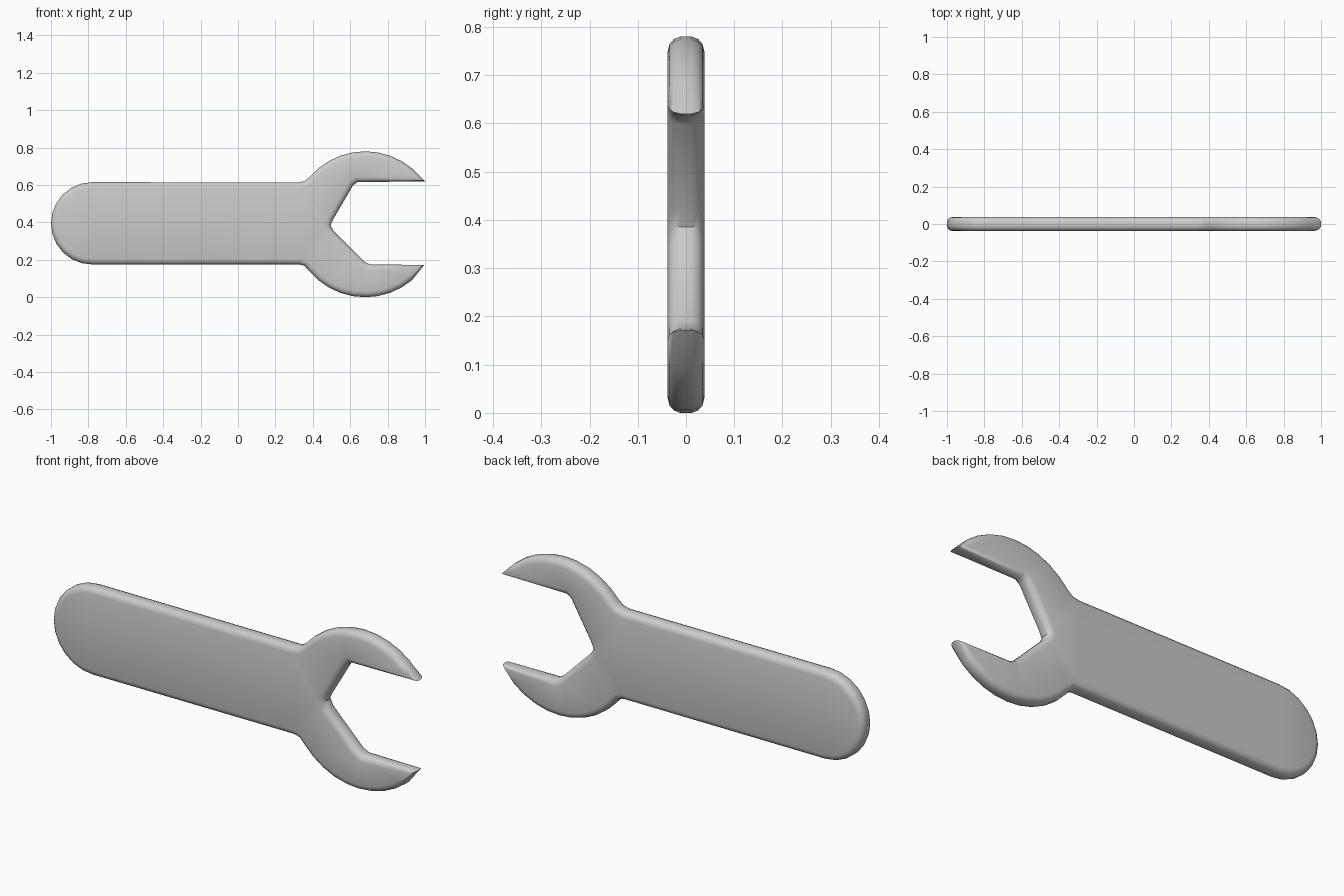
import bpy, bmesh, math
from mathutils import Vector

cube = bpy.data.objects.get("Cube")
if cube:
    bpy.data.objects.remove(cube, do_unlink=True)

steel = bpy.data.materials.new("steel_grey")
steel.use_nodes = True
colour = (0.6, 0.6, 0.6, 1)
steel.diffuse_color = colour
steel.node_tree.nodes["Principled BSDF"].inputs["Base Color"].default_value = colour


def arc(cx, cz, r, start, end, step):
    """Points on a circle in the XZ plane, angles in degrees."""
    return [(cx + r * math.cos(math.radians(a)), cz + r * math.sin(math.radians(a)))
            for a in range(start, end + 1, step)]


def inset(points, d):
    """Move a counter-clockwise outline inwards, limiting sharp corners."""
    pts = [Vector(p) for p in points]
    result = []
    for i, p in enumerate(pts):
        e1 = (p - pts[i - 1]).normalized()
        e2 = (pts[(i + 1) % len(pts)] - p).normalized()
        n1, n2 = Vector((-e1.y, e1.x)), Vector((-e2.y, e2.x))
        move = (n1 + n2) / (1 + n1.dot(n2))
        if move.length > 1.5:
            move *= 1.5 / move.length
        result.append(p + move * d)
    return result


# Outline: upper jaw, handle with round end, lower jaw, open mouth
outline = (
    [(1.0, 0.62)]
    + arc(0.68, 0.39, 0.39, 50, 140, 10)
    + [(0.355, 0.621), (0.325, 0.614)]
    + arc(-0.78, 0.395, 0.22, 90, 270, 15)
    + [(0.325, 0.176), (0.355, 0.168)]
    + arc(0.68, 0.39, 0.39, 220, 310, 10)
    + [(0.995, 0.172), (0.705, 0.176), (0.675, 0.19),
       (0.51, 0.355), (0.495, 0.385), (0.508, 0.415),
       (0.615, 0.598), (0.637, 0.615)]
)

# Rounded rim: (depth, inset) from the middle to the flat face
rim = [(0.012, 0.0), (0.025, 0.005), (0.034, 0.015), (0.038, 0.03)]
layers = [(-y, d) for y, d in reversed(rim)] + rim

bm = bmesh.new()
rings = [[bm.verts.new((p[0], y, p[1])) for p in inset(outline, d)] for y, d in layers]
n = len(outline)
for a, b in zip(rings, rings[1:]):
    for i in range(n):
        j = (i + 1) % n
        bm.faces.new((a[i], a[j], b[j], b[i]))
caps = [bm.faces.new(rings[0]), bm.faces.new(rings[-1])]
bmesh.ops.recalc_face_normals(bm, faces=bm.faces)
bmesh.ops.triangulate(bm, faces=caps)

mesh = bpy.data.meshes.new("wrench_body")
bm.to_mesh(mesh)
bm.free()
mesh.materials.append(steel)
wrench = bpy.data.objects.new("wrench_body", mesh)
bpy.context.collection.objects.link(wrench)

# Smooth rim, sharp mouth corners
bpy.ops.object.select_all(action='DESELECT')
wrench.select_set(True)
bpy.context.view_layer.objects.active = wrench
bpy.ops.object.shade_smooth_by_angle(angle=math.radians(40))
